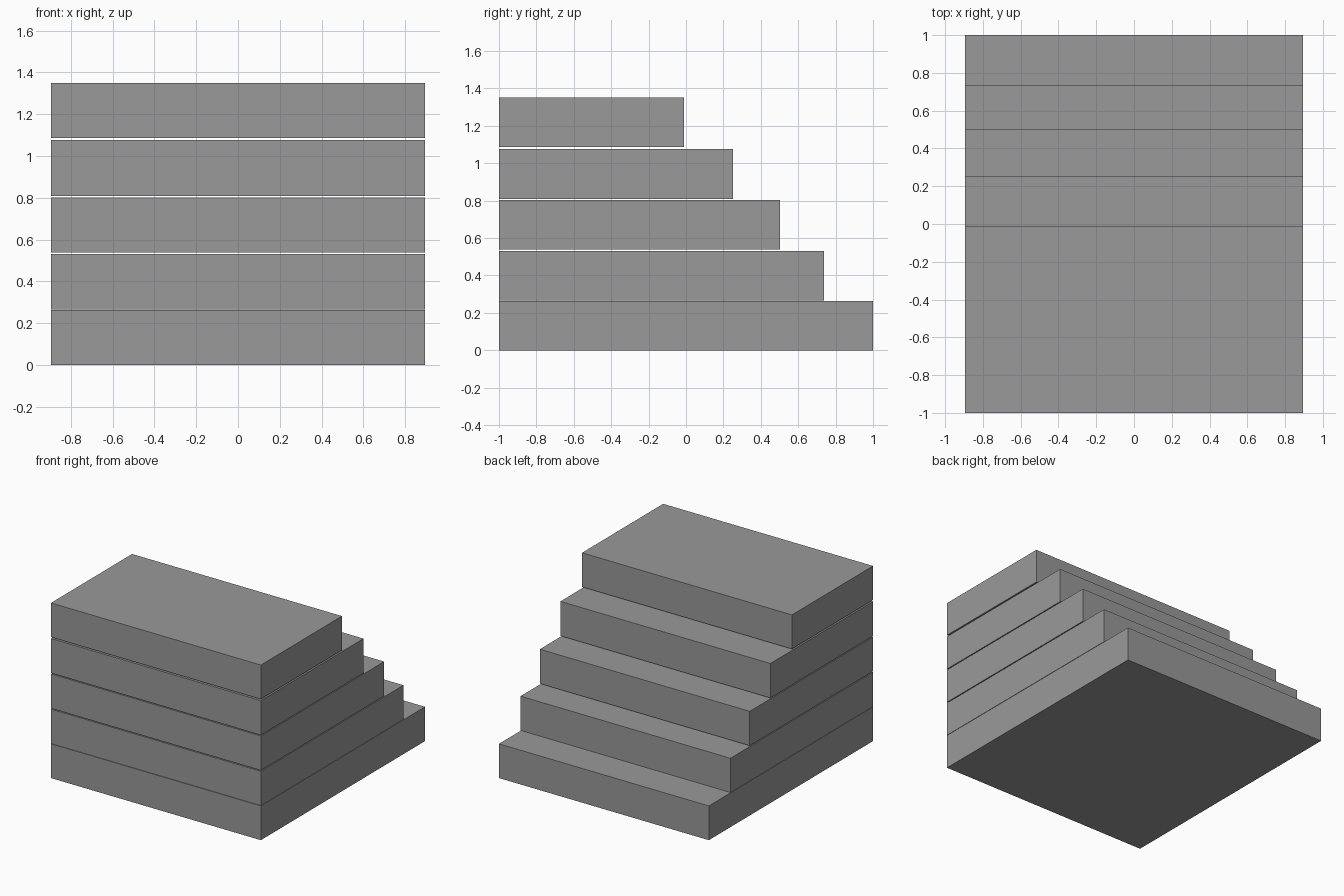
import bpy

if "Cube" in bpy.data.objects:
    bpy.data.objects.remove(bpy.data.objects["Cube"])

WIDTH, FRONT = 1.79, -1.0

# Each slab: underside, top, back edge (the front edges are flush)
STEPS = [(0.0, 0.264, 1.0), (0.267, 0.531, 0.737), (0.538, 0.803, 0.502),
         (0.810, 1.076, 0.251), (1.087, 1.35, -0.012)]

# Dark grey
grey = bpy.data.materials.new("dark_grey")
grey.diffuse_color = (0.32, 0.32, 0.32, 1)
grey.use_nodes = True
grey.node_tree.nodes["Principled BSDF"].inputs["Base Color"].default_value = grey.diffuse_color


def box(name, center, size):
    bpy.ops.mesh.primitive_cube_add(size=1, location=center)
    ob = bpy.context.object
    ob.name = name
    ob.scale = size
    bpy.ops.object.transform_apply(location=False, rotation=False, scale=True)
    ob.data.materials.append(grey)
    return ob


# Stacked stair slabs separated by hairline gaps
for i, (bottom, top, back) in enumerate(STEPS, 1):
    box(f"step_{i}",
        (0, (FRONT + back) / 2, (bottom + top) / 2),
        (WIDTH, back - FRONT, top - bottom))
